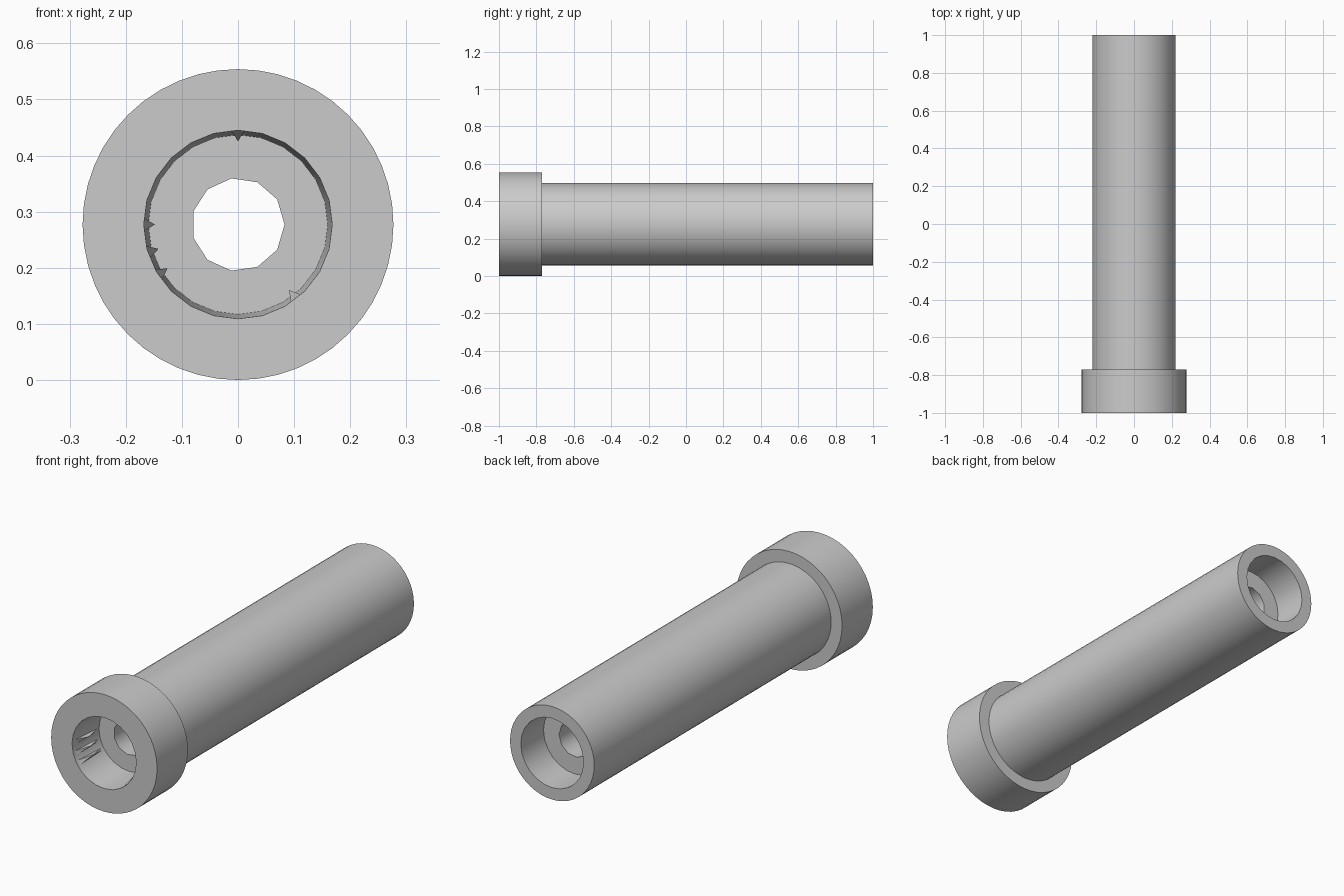
import bpy, bmesh, math
from mathutils import Matrix, Vector

cube = bpy.data.objects.get("Cube")
if cube:
    bpy.data.objects.remove(cube, do_unlink=True)

AXIS_Z = 0.277

grey = bpy.data.materials.new("plain grey")
grey.use_nodes = True
GREY = (0.6, 0.6, 0.6, 1)
grey.diffuse_color = GREY
grey.node_tree.nodes["Principled BSDF"].inputs["Base Color"].default_value = GREY


def make_object(name, bm):
    bmesh.ops.recalc_face_normals(bm, faces=bm.faces)
    mesh = bpy.data.meshes.new(name)
    bm.to_mesh(mesh)
    bm.free()
    mesh.materials.append(grey)
    obj = bpy.data.objects.new(name, mesh)
    bpy.context.collection.objects.link(obj)
    return obj


def lathe(name, profile, sides):
    """Spin (radius, y) points around the long axis, capping both ends."""
    bm = bmesh.new()
    rings = []
    for radius, y in profile:
        angles = [2 * math.pi * i / sides for i in range(sides)]
        rings.append([bm.verts.new((radius * math.cos(a), y, AXIS_Z + radius * math.sin(a)))
                      for a in angles])
    for a, b in zip(rings, rings[1:]):
        for i in range(sides):
            j = (i + 1) % sides
            bm.faces.new((a[i], a[j], b[j], b[i]))
    bm.faces.new(rings[0])
    bm.faces.new(rings[-1])
    return make_object(name, bm)


def cut(target, cutter):
    mod = target.modifiers.new("cut", "BOOLEAN")
    mod.operation = "DIFFERENCE"
    mod.solver = "EXACT"
    mod.object = cutter
    bpy.context.view_layer.objects.active = target
    bpy.ops.object.modifier_apply(modifier=mod.name)
    bpy.data.objects.remove(cutter, do_unlink=True)


# Shank and wide head in one turned body
body = lathe("flanged_sleeve",
             [(0.277, -1), (0.277, -0.77), (0.22, -0.77), (0.22, 1)], 48)

# Central hole and the wider recess at each end
cut(body, lathe("hole_cutter", [(0.083, -1.1), (0.083, 1.1)], 11))
cut(body, lathe("front_recess_cutter", [(0.168, -1.05), (0.168, -1), (0.16, -0.81)], 24))
cut(body, lathe("back_recess_cutter", [(0.164, 0.83), (0.164, 1.05)], 24))

bpy.ops.object.select_all(action="DESELECT")
body.select_set(True)
bpy.context.view_layer.objects.active = body
bpy.ops.object.shade_smooth_by_angle(angle=math.radians(40))

# Small tapered ribs along the front recess wall
bm = bmesh.new()
for degrees in (90, 180, 197, 212, 308):
    turn = Matrix.Translation((0, 0, AXIS_Z)) @ Matrix.Rotation(-math.radians(degrees), 4, "Y")
    points = [(0.169, -0.995, -0.012), (0.169, -0.995, 0.012),
              (0.148, -0.9, 0), (0.163, -0.81, -0.006), (0.163, -0.81, 0.006)]
    a, b, tip, c, d = [bm.verts.new(turn @ Vector(p)) for p in points]
    for face in ((a, b, tip), (a, tip, c), (b, d, tip), (c, tip, d), (a, c, d, b)):
        bm.faces.new(face)
make_object("recess_ribs", bm)
